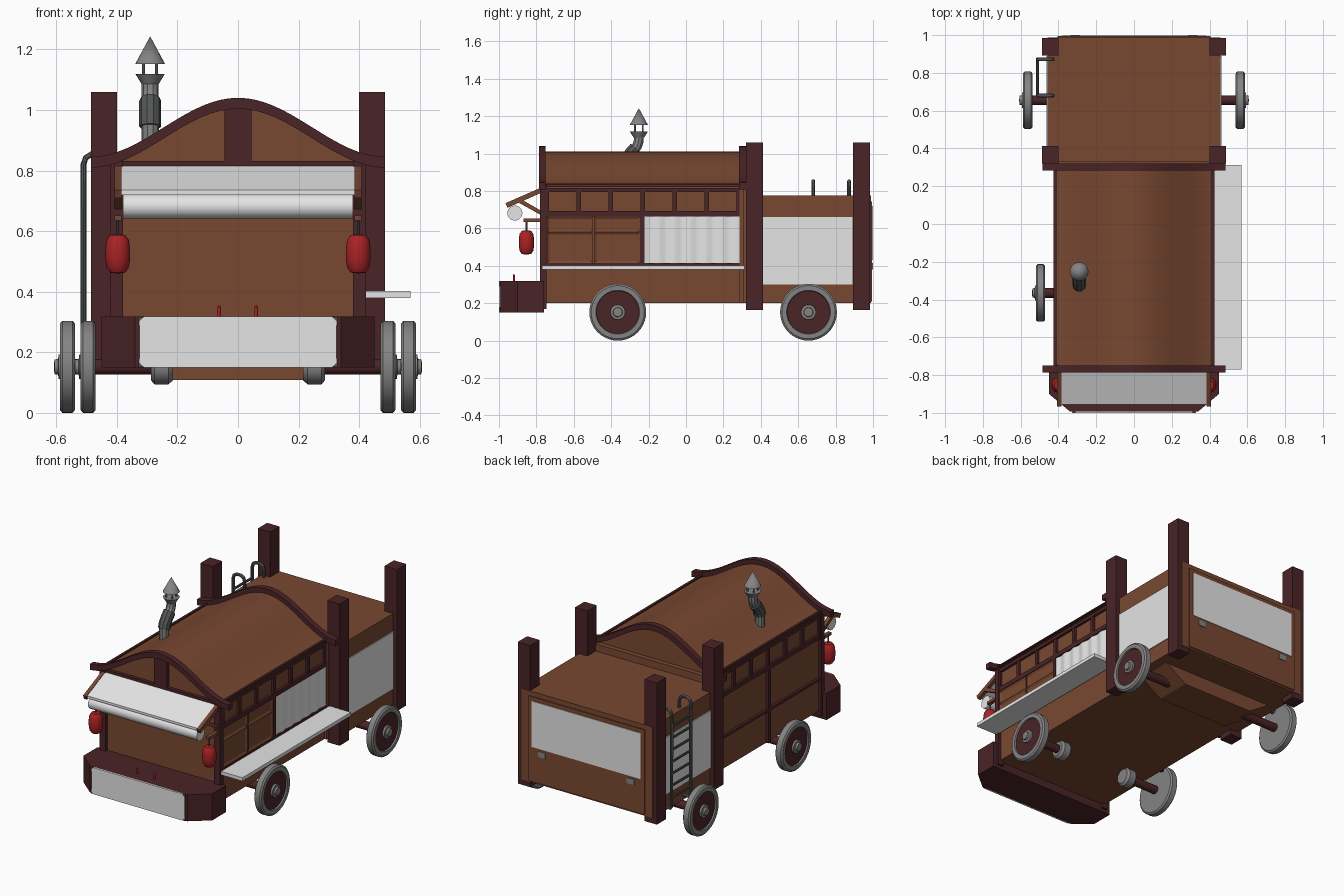
import bpy, bmesh, math
from mathutils import Vector

if "Cube" in bpy.data.objects:
    bpy.data.objects.remove(bpy.data.objects["Cube"])


def material(name, r, g, b):
    m = bpy.data.materials.new(name)
    m.diffuse_color = (r, g, b, 1)
    m.use_nodes = True
    m.node_tree.nodes["Principled BSDF"].inputs["Base Color"].default_value = m.diffuse_color
    return m


BROWN = material("brown wood", 0.19, 0.064, 0.031)
DARK = material("dark red wood", 0.068, 0.017, 0.02)
WHITE = material("white panel", 0.78, 0.78, 0.78)
GREY = material("grey metal", 0.23, 0.23, 0.23)
IRON = material("dark iron", 0.09, 0.095, 0.095)
RED = material("lantern red", 0.4, 0.016, 0.018)


def finish(name, bm, mat, smooth=False):
    bmesh.ops.remove_doubles(bm, verts=bm.verts, dist=1e-5)
    bmesh.ops.recalc_face_normals(bm, faces=bm.faces)
    me = bpy.data.meshes.new(name)
    bm.to_mesh(me)
    bm.free()
    me.materials.append(mat)
    if smooth:
        for p in me.polygons:
            p.use_smooth = True
        me.set_sharp_from_angle(angle=math.radians(35))
    ob = bpy.data.objects.new(name, me)
    bpy.context.collection.objects.link(ob)
    return ob


def prism(name, pts, axis, a, b, mat, smooth=False):
    """Extrude a 2D outline along an axis (x: yz points, y: xz points, z: xy points)."""
    def at(p, t):
        return {"x": (t, p[0], p[1]), "y": (p[0], t, p[1]), "z": (p[0], p[1], t)}[axis]
    bm = bmesh.new()
    lo = [bm.verts.new(at(p, a)) for p in pts]
    hi = [bm.verts.new(at(p, b)) for p in pts]
    n = len(pts)
    bm.faces.new(lo)
    bm.faces.new(hi)
    for i in range(n):
        bm.faces.new((lo[i], lo[(i + 1) % n], hi[(i + 1) % n], hi[i]))
    return finish(name, bm, mat, smooth)


def box(name, x0, x1, y0, y1, z0, z1, mat):
    return prism(name, [(x0, y0), (x1, y0), (x1, y1), (x0, y1)], "z", z0, z1, mat)


def lathe(name, prof, axis, center, mat, sign=1, seg=32):
    """Revolve (radius, offset) points round an axis."""
    bm = bmesh.new()
    rings = []
    for r, t in prof:
        ring = []
        for i in range(seg):
            a = 2 * math.pi * i / seg
            c, s = r * math.cos(a), r * math.sin(a)
            v = (t * sign, c, s) if axis == "x" else (c, s, t)
            ring.append(bm.verts.new(Vector(center) + Vector(v)))
        rings.append(ring)
    for p, q in zip(rings, rings[1:]):
        for i in range(seg):
            j = (i + 1) % seg
            bm.faces.new((p[i], p[j], q[j], q[i]))
    return finish(name, bm, mat, True)


def rod(name, r, x0, x1, y, z, mat):
    return lathe(name, [(0, x0), (r, x0), (r, x1), (0, x1)], "x", (0, y, z), mat)


def tube(name, pts, r, mat):
    cu = bpy.data.curves.new(name, "CURVE")
    cu.dimensions = "3D"
    cu.bevel_depth, cu.bevel_resolution, cu.use_fill_caps = r, 3, True
    sp = cu.splines.new("POLY")
    sp.points.add(len(pts) - 1)
    for p, co in zip(sp.points, pts):
        p.co = (*co, 1)
    tmp = bpy.data.objects.new(name, cu)
    bm = bmesh.new()
    bm.from_mesh(bpy.data.meshes.new_from_object(tmp))
    bpy.data.objects.remove(tmp)
    return finish(name, bm, mat, True)


def wave(x, drop=0.0):
    return 0.845 + 0.195 * (1 + math.cos(math.pi * x / 0.49)) / 2 - drop


# Cabin body and curved roof
box("cabin_body", -0.405, 0.405, -0.76, 0.33, 0.2, 0.82, BROWN)
xs = [-0.42 + 0.84 * i / 28 for i in range(29)]
prism("cabin_roof", [(-0.42, 0.82)] + [(x, wave(x, 0.03)) for x in xs] + [(0.42, 0.82)],
      "y", -0.755, 0.3, BROWN, True)
xs = [-0.485 + 0.97 * i / 32 for i in range(33)]
trim = [(x, wave(x)) for x in xs] + [(x, wave(x, 0.036)) for x in reversed(xs)]
prism("front_roof_trim", trim, "y", -0.787, -0.75, DARK, True)
prism("rear_roof_trim", trim, "y", 0.283, 0.32, DARK, True)
box("front_gable_post", -0.045, 0.045, -0.775, -0.75, 0.82, 1.01, DARK)
box("front_gable_beam", -0.42, 0.42, -0.775, -0.755, 0.812, 0.832, DARK)

# Cabin side frames
for s, side in ((1, "right"), (-1, "left")):
    def sbox(name, a, b, y0, y1, z0, z1, mat, s=s, side=side):
        return box(side + "_" + name, min(a * s, b * s), max(a * s, b * s), y0, y1, z0, z1, mat)
    sbox("front_corner_post", 0.38, 0.422, -0.78, -0.745, 0.17, 0.83, DARK)
    sbox("rear_corner_post", 0.40, 0.42, 0.285, 0.31, 0.2, 0.83, DARK if s < 0 else BROWN)
    sbox("middle_beam", 0.40, 0.42, -0.75, 0.29, 0.663, 0.692, DARK)
    sbox("upper_beam", 0.40, 0.42, -0.75, 0.29, 0.795, 0.815, DARK)
    sbox("eave_strip", 0.41, 0.425, -0.75, 0.29, 0.832, 0.84, DARK)
    sbox("lower_beam", 0.40, 0.42, -0.75, 0.29, 0.4, 0.415, DARK)
    sbox("middle_post", 0.40, 0.42, -0.247, -0.222, 0.4 if s > 0 else 0.2, 0.67, DARK)
    for i in range(7):
        y = -0.745 + i * 0.171
        sbox("upper_post_%d" % i, 0.40, 0.418, y - 0.012, y + 0.012, 0.69, 0.8, DARK)

# Cupboard doors with inset panels
for i, y in enumerate((-0.742, -0.49)):
    for j, (z0, z1) in enumerate(((0.415, 0.58), (0.58, 0.663))):
        d = box("cupboard_door_%d_%d" % (i, j), 0.40, 0.416, y, y + 0.243, z0, z1, BROWN)
        bm = bmesh.new()
        bm.from_mesh(d.data)
        bm.normal_update()
        f = [f for f in bm.faces if f.normal.x > 0.9]
        bmesh.ops.inset_region(bm, faces=f, thickness=0.018, depth=-0.007)
        bm.to_mesh(d.data)
        bm.free()

# Serving window curtain and counter
ys = [-0.222 + 0.507 * i / 48 for i in range(49)]
prism("window_curtain", [(0.40, ys[0])] + [(0.413 + 0.004 * math.sin(y * 75), y) for y in ys] +
      [(0.40, ys[-1])], "z", 0.415, 0.663, WHITE, True)
box("serving_counter", 0.415, 0.57, -0.77, 0.313, 0.38, 0.402, WHITE)

# Cargo box with white panels
box("cargo_box", -0.458, 0.458, 0.325, 0.988, 0.2, 0.775, BROWN)
for s in (1, -1):
    box("cargo_side_panel", min(s * 0.45, s * 0.464), max(s * 0.45, s * 0.464),
        0.41, 0.89, 0.3, 0.662, WHITE)
    for y in (0.32, 0.892):
        box("tall_post", min(s * 0.4, s * 0.486), max(s * 0.4, s * 0.486), y, y + 0.093, 0.165, 1.06, DARK)
    box("tailgate_latch", s * 0.31 - 0.025, s * 0.31 + 0.025, 0.99, 1.0, 0.38, 0.415, GREY)
box("tailgate", -0.405, 0.405, 0.98, 0.995, 0.21, 0.745, BROWN)
box("tailgate_panel", -0.38, 0.38, 0.99, 0.999, 0.43, 0.72, WHITE)

# Front bumper with white plate
prism("front_bumper", [(-0.45, -0.76), (-0.45, -0.9), (-0.34, -0.992), (0.34, -0.992),
                       (0.45, -0.9), (0.45, -0.76)], "z", 0.15, 0.318, DARK)
prism("bumper_plate", [(-0.325, 0.165), (-0.31, 0.15), (0.31, 0.15), (0.325, 0.165), (0.325, 0.303),
                       (0.31, 0.318), (-0.31, 0.318), (-0.325, 0.303)], "y", -1.0, -0.99, WHITE)
for x in (-0.062, 0.06):
    lathe("red_peg", [(0, 0.31), (0.006, 0.31), (0.006, 0.35), (0, 0.356)], "z", (x, -0.92, 0), RED, seg=12)
    for z in (0.165, 0.303):
        sx = math.copysign(0.32, x)
        box("plate_corner_bracket", sx - 0.008, sx + 0.008, -0.999, -0.985, z - 0.014, z + 0.014, IRON)

# Awning, roll, brackets and lanterns
prism("awning_sheet", [(-0.77, 0.818), (-0.955, 0.735), (-0.955, 0.72), (-0.77, 0.803)],
      "x", -0.387, 0.387, WHITE)
rod("awning_roll", 0.04, -0.38, 0.38, -0.915, 0.682, WHITE)
for s in (1, -1):
    a, b = sorted((s * 0.385, s * 0.408))
    prism("awning_arm", [(-0.77, 0.82), (-0.965, 0.735), (-0.955, 0.71), (-0.77, 0.792)], "x", a, b, BROWN)
    prism("awning_strut", [(-0.88, 0.755), (-0.77, 0.692), (-0.77, 0.668), (-0.89, 0.735)], "x", a, b, BROWN)
    box("lantern_bracket", a, b, -0.87, -0.77, 0.635, 0.652, BROWN)
    c = (s * 0.397, -0.853, 0.525)
    lathe("lantern", [(0, -0.065), (0.025, -0.062), (0.037, -0.045), (0.041, -0.015), (0.041, 0.015),
                      (0.037, 0.045), (0.025, 0.062), (0, 0.065)], "z", c, RED, seg=24)
    lathe("lantern_hanger", [(0, 0.06), (0.005, 0.06), (0.005, 0.115), (0, 0.115)], "z", c, IRON, seg=10)

# Wheels and axles
for s in (1, -1):
    for where, y, x in (("front", -0.365, 0.47), ("rear", 0.655, 0.538)):
        c = (s * x, y, 0.152)
        lathe(where + "_tire", [(0, 0), (0.142, 0), (0.152, 0.008), (0.152, 0.042), (0.142, 0.05),
                                (0.117, 0.05), (0.113, 0.035)], "x", c, GREY, s, 40)
        lathe(where + "_wheel_disc", [(0, 0.02), (0.114, 0.02), (0.114, 0.042), (0, 0.042)], "x", c, DARK, s)
        lathe(where + "_hub", [(0, 0.03), (0.042, 0.03), (0.04, 0.054), (0.026, 0.056), (0.024, 0.068),
                               (0, 0.07)], "x", c, GREY, s, 16)
        lathe(where + "_axle", [(0, 0.25), (0.026, 0.25), (0.026, x + 0.01), (0, x + 0.01)],
              "x", (0, y, 0.152), DARK, s, 20)
    lathe("axle_mount", [(0, 0.215), (0.045, 0.215), (0.058, 0.23), (0.058, 0.275), (0.045, 0.287),
                         (0, 0.287)], "x", (0, -0.365, 0.152), GREY, s, 16)
prism("rear_axle_housing", [(-0.4, 0.205), (-0.25, 0.108), (0.25, 0.108), (0.4, 0.205)],
      "y", 0.54, 0.77, BROWN)

# Bent chimney with cap
X = -0.29
tube("chimney_base", [(X, -0.325, 0.86), (X, -0.322, 0.96)], 0.029, GREY)
tube("chimney_elbow", [(X, -0.324, 0.945), (X, -0.315, 0.975), (X, -0.292, 1.005), (X, -0.27, 1.03)], 0.036, IRON)
tube("chimney_pipe", [(X, -0.285, 1.01), (X, -0.262, 1.04), (X, -0.253, 1.065), (X, -0.252, 1.1)], 0.028, GREY)
top = (X, -0.252, 0)
lathe("chimney_collar", [(0, 1.085), (0.028, 1.085), (0.048, 1.118), (0, 1.118)], "z", top, GREY, seg=20)
lathe("chimney_cap", [(0, 1.152), (0.049, 1.152), (0, 1.243)], "z", top, GREY, seg=20)
for i in range(4):
    a = math.pi / 4 + i * math.pi / 2
    px, py = X + 0.03 * math.cos(a), -0.252 + 0.03 * math.sin(a)
    tube("cap_support", [(px, py, 1.115), (px, py, 1.155)], 0.005, GREY)

# Ladder on the left side
for y in (0.68, 0.872):
    tube("ladder_rail", [(-0.45, y, 0.23), (-0.5, y, 0.23), (-0.51, y, 0.245), (-0.51, y, 0.82),
                         (-0.503, y, 0.842), (-0.485, y, 0.853), (-0.455, y, 0.853), (-0.437, y, 0.842),
                         (-0.43, y, 0.82), (-0.43, y, 0.77)], 0.01, IRON)
for i in range(7):
    z = 0.3 + i * 0.075
    tube("ladder_rung", [(-0.51, 0.68, z), (-0.51, 0.872, z)], 0.008, IRON)
